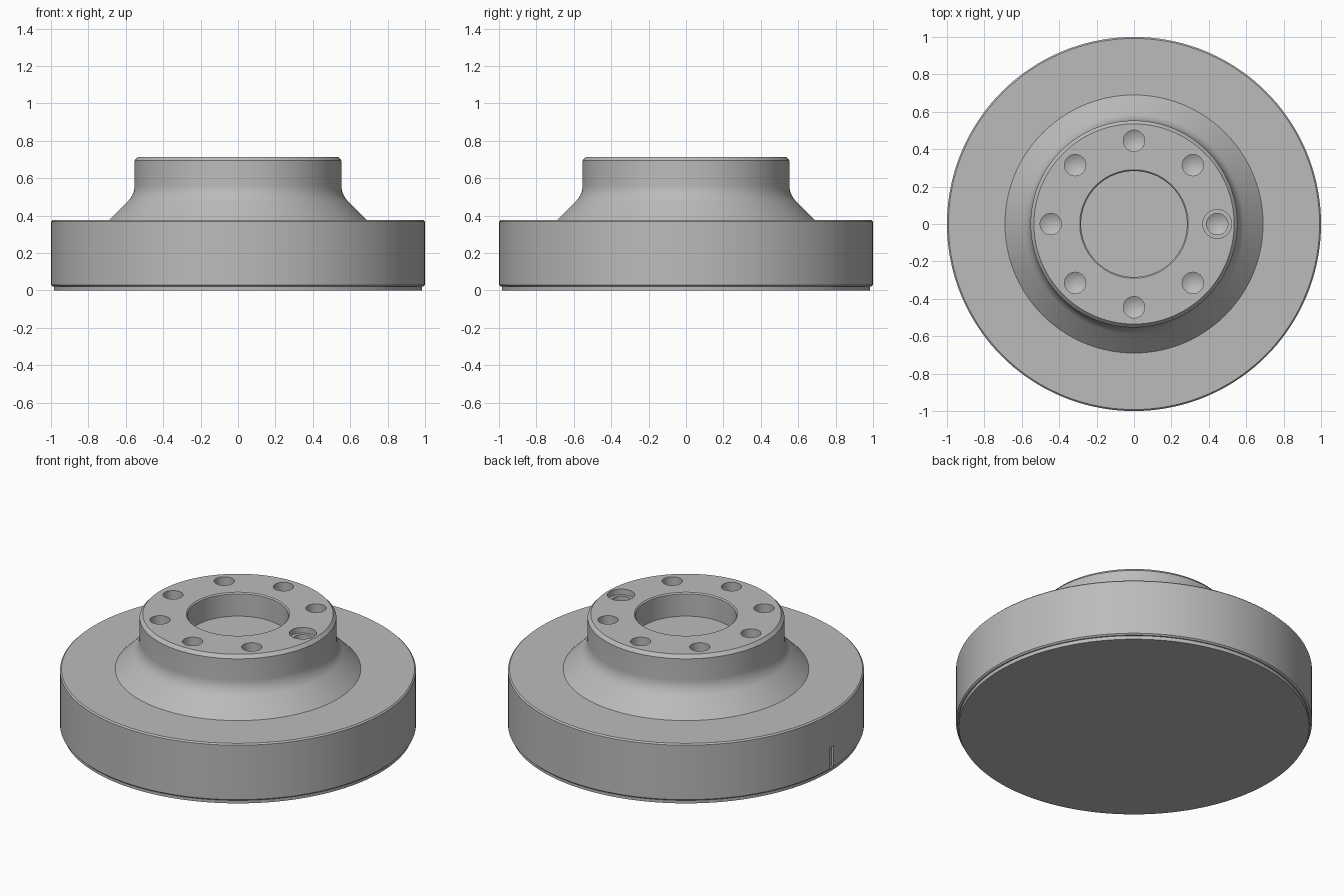
import bpy, bmesh, math

if "Cube" in bpy.data.objects:
    bpy.data.objects.remove(bpy.data.objects["Cube"], do_unlink=True)

steel = bpy.data.materials.new("satin grey metal")
steel.use_nodes = True
GREY = (0.5, 0.5, 0.5, 1)
steel.diffuse_color = GREY
steel.node_tree.nodes["Principled BSDF"].inputs["Base Color"].default_value = GREY


def lathe(name, profile, steps, location=(0, 0, 0)):
    """Turn a (radius, z) profile about z; flat caps or points close both ends."""
    bm = bmesh.new()
    rings = []
    for r, z in profile:
        if r == 0:
            rings.append([bm.verts.new((0, 0, z))] * steps)
            continue
        angles = [math.tau * i / steps for i in range(steps)]
        rings.append([bm.verts.new((r * math.cos(a), r * math.sin(a), z)) for a in angles])
    for low, high in zip(rings, rings[1:]):
        for i in range(steps):
            j = (i + 1) % steps
            corners = dict.fromkeys((low[i], low[j], high[j], high[i]))
            bm.faces.new(list(corners))
    for ring in (rings[0], rings[-1]):
        if ring[0] is not ring[1]:
            bm.faces.new(ring)
    bmesh.ops.recalc_face_normals(bm, faces=bm.faces)
    mesh = bpy.data.meshes.new(name)
    bm.to_mesh(mesh)
    bm.free()
    mesh.materials.append(steel)
    obj = bpy.data.objects.new(name, mesh)
    obj.location = location
    bpy.context.collection.objects.link(obj)
    return obj


def cut(target, cutter):
    """Subtract the cutter and discard it."""
    mod = target.modifiers.new("cut", "BOOLEAN")
    mod.operation = "DIFFERENCE"
    mod.solver = "EXACT"
    mod.object = cutter
    bpy.context.view_layer.objects.active = target
    bpy.ops.object.modifier_apply(modifier=mod.name)
    bpy.data.objects.remove(cutter, do_unlink=True)


TOP = 0.715
HUB = 0.553

# Fillet from the sloping shoulder into the upright hub wall
FILLET = 0.12
fillet = []
for i in range(9):
    a = math.radians(45 * (1 - i / 8))
    fillet.append((HUB + FILLET * (1 - math.cos(a)), 0.562 - FILLET * math.sin(a)))

# Wheel rim, shoulder, hub and blind centre bore
profile = [(0.985, 0), (0.985, 0.022), (0.992, 0.022), (1, 0.03), (1, 0.368), (0.992, 0.376),
           (0.69, 0.376), *fillet, (HUB, 0.695), (0.535, TOP),
           (0.29, TOP), (0.283, TOP - 0.007), (0.283, 0.57)]
flange = lathe("flanged_hub", profile, 144)

# Ring of blind bolt holes with conical bottoms; the first is counterbored
BOLT_CIRCLE = 0.445
HOLE = 0.057
drill = [(0, TOP - 0.18), (HOLE, TOP - 0.147)]
for i in range(8):
    a = math.tau * i / 8
    step = [(HOLE, TOP - 0.035), (0.077, TOP - 0.035), (0.077, TOP + 0.05)]
    shape = drill + (step if i == 0 else [(HOLE, TOP + 0.05)])
    spot = (BOLT_CIRCLE * math.cos(a), BOLT_CIRCLE * math.sin(a), 0)
    cut(flange, lathe("hole_cutter", shape, 32, spot))

# Small upright index slot in the rim
bpy.ops.mesh.primitive_cube_add(size=1, location=(-1, 0, 0.095))
slot = bpy.context.object
slot.name = "slot_cutter"
slot.scale = (0.03, 0.035, 0.13)
slot.data.materials.append(steel)
bpy.context.view_layer.update()
cut(flange, slot)

# Smooth turned surfaces with crisp edges
bpy.ops.object.select_all(action="DESELECT")
flange.select_set(True)
bpy.context.view_layer.objects.active = flange
bpy.ops.object.shade_smooth_by_angle(angle=math.radians(25))
